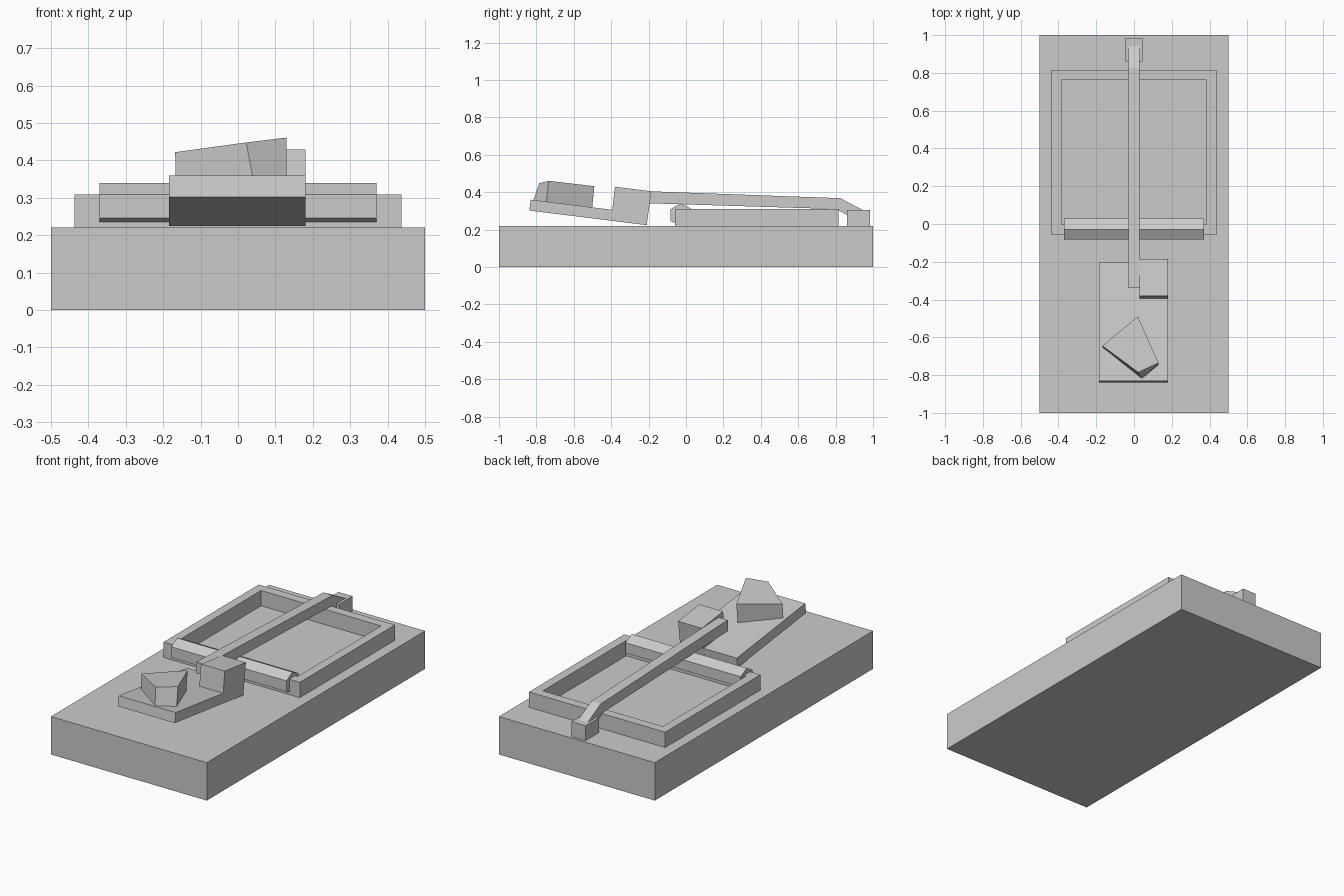
import bpy
import bmesh

cube = bpy.data.objects.get("Cube")
if cube:
    bpy.data.objects.remove(cube, do_unlink=True)

grey = bpy.data.materials.new("plain grey")
grey.use_nodes = True
COLOUR = (0.6, 0.6, 0.6, 1)
grey.diffuse_color = COLOUR
grey.node_tree.nodes["Principled BSDF"].inputs["Base Color"].default_value = COLOUR


def finish(name, bm):
    """Turn a bmesh into a flat shaded grey object."""
    bmesh.ops.recalc_face_normals(bm, faces=bm.faces)
    mesh = bpy.data.meshes.new(name)
    bm.to_mesh(mesh)
    bm.free()
    mesh.materials.append(grey)
    obj = bpy.data.objects.new(name, mesh)
    bpy.context.collection.objects.link(obj)
    return obj


def loft(name, start, end):
    """Solid between two matching outlines."""
    bm = bmesh.new()
    a = [bm.verts.new(p) for p in start]
    b = [bm.verts.new(p) for p in end]
    bm.faces.new(a)
    bm.faces.new(b[::-1])
    for i in range(len(a)):
        j = (i + 1) % len(a)
        bm.faces.new((a[i], b[i], b[j], a[j]))
    return finish(name, bm)


def side_profile(name, x0, x1, outline):
    """Extrude a (y, z) outline across the width."""
    return loft(name, [(x0, y, z) for y, z in outline],
                [(x1, y, z) for y, z in outline])


def box(name, x0, x1, y0, y1, z0, z1):
    return side_profile(name, x0, x1, [(y0, z0), (y1, z0), (y1, z1), (y0, z1)])


def rectangle(x, y0, y1, z):
    return [(-x, y0, z), (x, y0, z), (x, y1, z), (-x, y1, z)]


# Wooden base and the post at its back
box("base", -0.5, 0.5, -1, 1, 0, 0.22)
box("back_post", -0.045, 0.045, 0.86, 0.985, 0.22, 0.306)

# Rectangular snap frame: four walls between nested outlines
bm = bmesh.new()
rings = [[bm.verts.new(p) for p in rectangle(x, y0, y1, z)]
         for x, y0, y1, z in ((0.437, -0.058, 0.815, 0.22), (0.437, -0.058, 0.815, 0.309),
                              (0.385, -0.002, 0.762, 0.309), (0.385, -0.002, 0.762, 0.22))]
for r in range(4):
    low, high = rings[r], rings[(r + 1) % 4]
    for i in range(4):
        j = (i + 1) % 4
        bm.faces.new((low[i], low[j], high[j], high[i]))
finish("snap_frame", bm)

# Six sided spring bar
side_profile("spring_bar", -0.37, 0.37,
             [(-0.083, 0.246), (-0.03, 0.222), (0.028, 0.252),
              (0.028, 0.312), (-0.03, 0.34), (-0.083, 0.309)])

# Long holding arm, bent down into the post
side_profile("holding_arm", -0.03, 0.03,
             [(-0.34, 0.345), (0.8, 0.31), (0.92, 0.25),
              (0.945, 0.305), (0.825, 0.368), (-0.34, 0.41)])

# Tilted bait plate and its catch block
side_profile("bait_plate", -0.184, 0.181,
             [(-0.838, 0.302), (-0.21, 0.224), (-0.203, 0.282), (-0.83, 0.36)])
side_profile("catch_block", 0.028, 0.181,
             [(-0.398, 0.27), (-0.21, 0.224), (-0.186, 0.405), (-0.38, 0.429)])

# Wedge of bait sitting on the plate
loft("bait",
     [(-0.168, -0.645, 0.422), (0.02, -0.49, 0.432),
      (0.13, -0.735, 0.461), (0.022, -0.785, 0.448)],
     [(-0.166, -0.655, 0.325), (0.02, -0.503, 0.305),
      (0.129, -0.747, 0.34), (0.041, -0.82, 0.345)])
